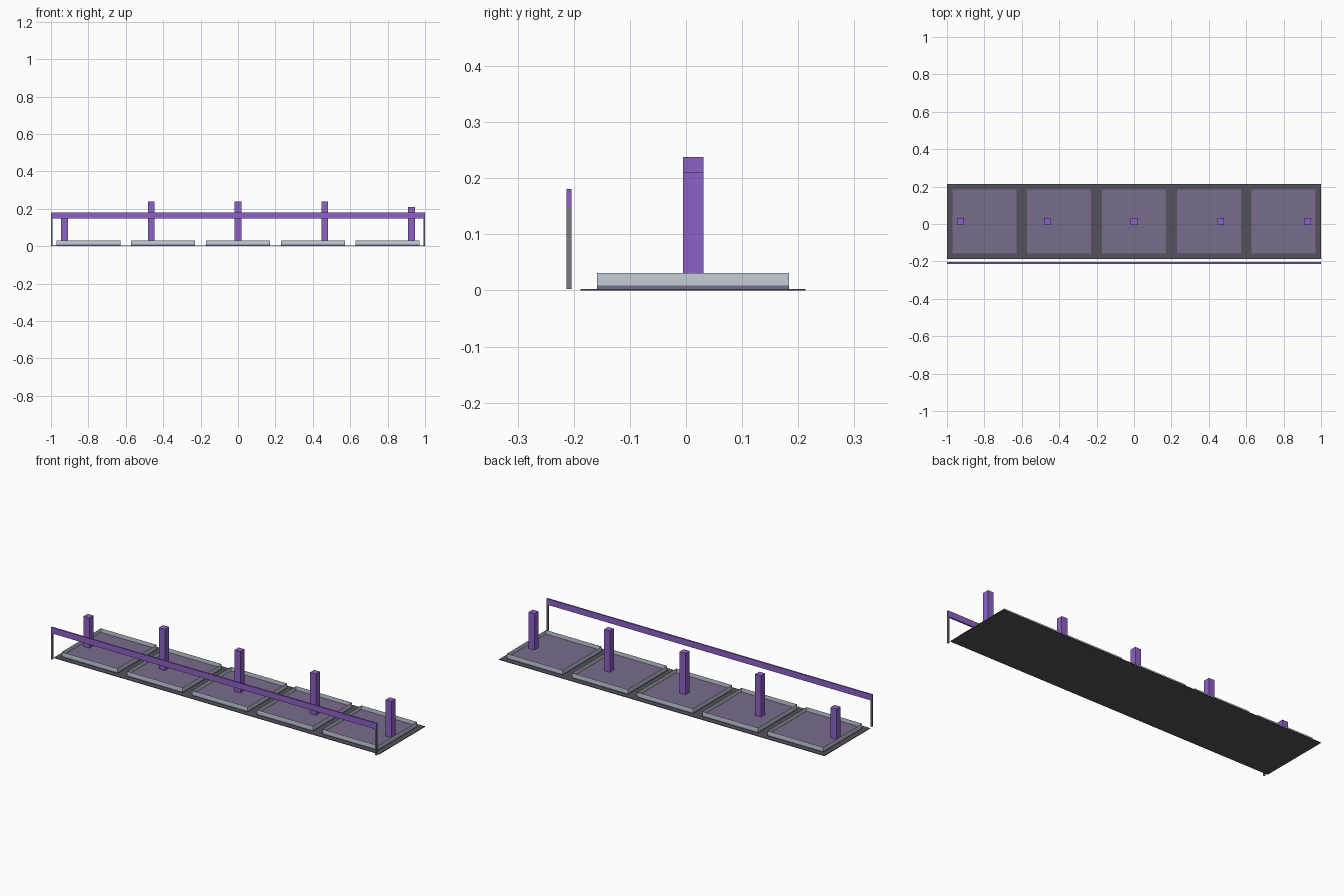
import bpy

if "Cube" in bpy.data.objects:
    bpy.data.objects.remove(bpy.data.objects["Cube"])


def material(name, color):
    m = bpy.data.materials.new(name)
    m.diffuse_color = (*color, 1)
    m.use_nodes = True
    m.node_tree.nodes["Principled BSDF"].inputs["Base Color"].default_value = m.diffuse_color
    return m


purple = material("purple", (0.27, 0.12, 0.57))
muted = material("muted_purple", (0.19, 0.15, 0.27))
dark = material("dark_grey", (0.09, 0.085, 0.105))
pale = material("pale_glass", (0.55, 0.62, 0.68))
metal = material("metal_grey", (0.2, 0.2, 0.22))


def box(name, x, y, z, mat, walls_only=False):
    """Box from (min, max) ranges; walls_only leaves top and bottom open."""
    verts = [(a, b, c) for c in z for a, b in
             ((x[0], y[0]), (x[1], y[0]), (x[1], y[1]), (x[0], y[1]))]
    faces = [(i, (i + 1) % 4, (i + 1) % 4 + 4, i + 4) for i in range(4)]
    if not walls_only:
        faces += [(3, 2, 1, 0), (4, 5, 6, 7)]
    mesh = bpy.data.meshes.new(name)
    mesh.from_pydata(verts, [], faces)
    mesh.materials.append(mat)
    ob = bpy.data.objects.new(name, mesh)
    bpy.context.collection.objects.link(ob)
    return ob


# Ground slab
box("base_slab", (-1, 1), (-0.188, 0.213), (0, 0.003), dark)

# Five bays: floor pad, thin surrounding walls and an upright post
post_tops = [0.177, 0.238, 0.238, 0.238, 0.21]
for i, top in enumerate(post_tops):
    cx = (i - 2) * 0.4
    x, y = (cx - 0.171, cx + 0.171), (-0.159, 0.184)
    box(f"bay_floor_{i + 1}", x, y, (0.003, 0.009), muted)
    box(f"bay_wall_{i + 1}", x, y, (0.009, 0.031), pale, walls_only=True)
    px = (i - 2) * 0.464
    box(f"post_{i + 1}", (px - 0.018, px + 0.018), (-0.005, 0.031), (0.009, top), purple)

# Front rail on two slim legs
rail_y = (-0.213, -0.204)
box("front_rail", (-1, 1), rail_y, (0.148, 0.181), purple)
for side, x in (("left", (-1, -0.992)), ("right", (0.992, 1))):
    box(f"rail_leg_{side}", x, rail_y, (0.003, 0.148), metal)
